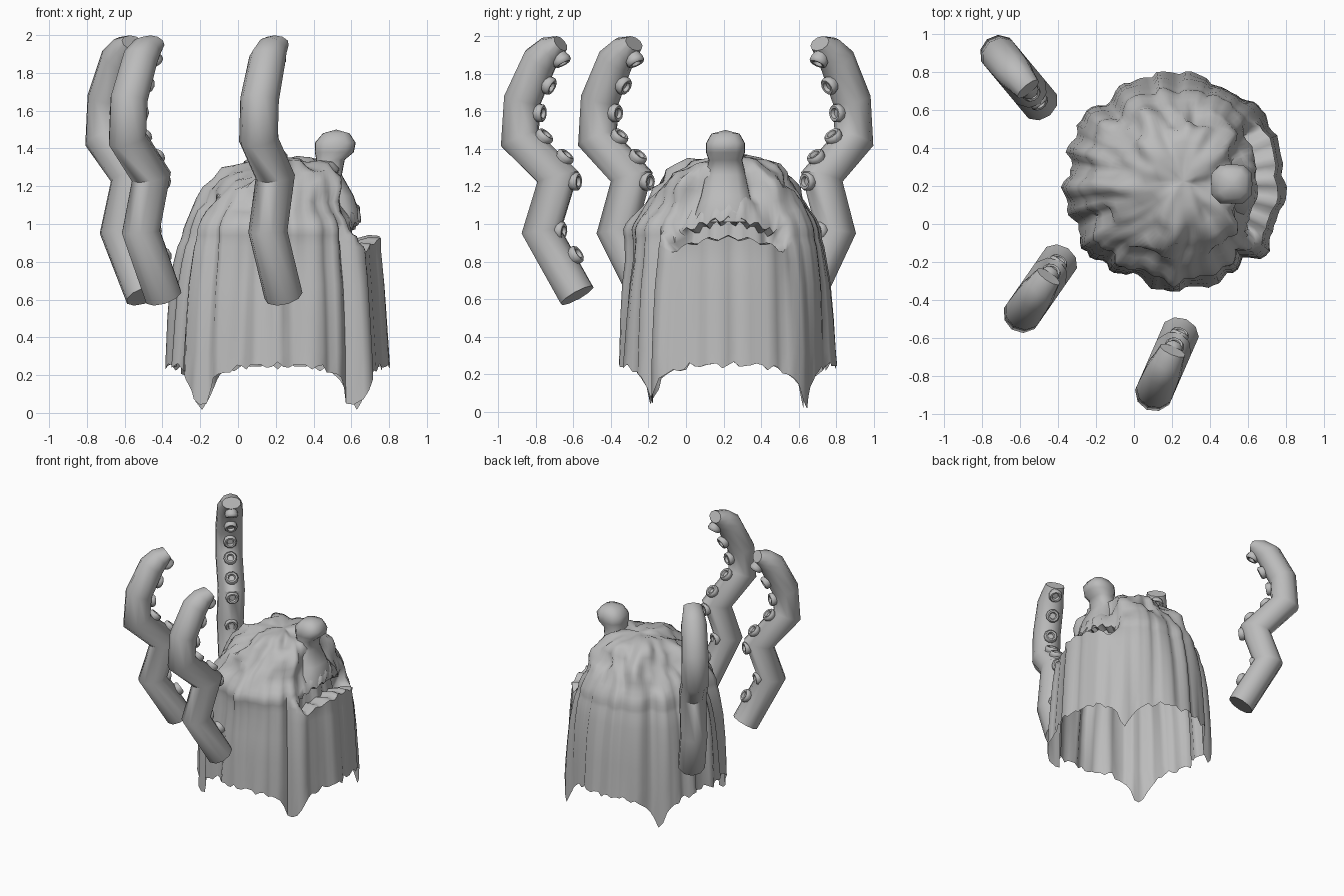
import bpy, bmesh, math
from mathutils import Vector, noise

if "Cube" in bpy.data.objects:
    bpy.data.objects.remove(bpy.data.objects["Cube"])

grey = bpy.data.materials.new("plain grey")
grey.diffuse_color = (0.5, 0.5, 0.5, 1)
grey.use_nodes = True
grey.node_tree.nodes["Principled BSDF"].inputs["Base Color"].default_value = grey.diffuse_color


def finish(name, bm, angle):
    bmesh.ops.recalc_face_normals(bm, faces=bm.faces)
    me = bpy.data.meshes.new(name)
    bm.to_mesh(me)
    bm.free()
    me.materials.append(grey)
    ob = bpy.data.objects.new(name, me)
    bpy.context.collection.objects.link(ob)
    bpy.ops.object.select_all(action='DESELECT')
    ob.select_set(True)
    bpy.context.view_layer.objects.active = ob
    bpy.ops.object.shade_smooth_by_angle(angle=math.radians(angle))
    return ob


def bridge(bm, rings):
    for a, b in zip(rings, rings[1:]):
        for i in range(len(a)):
            j = (i + 1) % len(a)
            bm.faces.new((a[i], a[j], b[j], b[i]))


def smooth(t):
    t = max(0, min(1, t))
    return t * t * (3 - 2 * t)


# Draped body: radius, height, then the radius and height on the mouth side (+x)
CX, CY, N = 0.21, 0.225, 120
levels = [
    (.575, .22, .585, .22), (.57, .32, .58, .32), (.56, .50, .57, .50),
    (.545, .68, .56, .68), (.525, .80, .55, .80), (.505, .88, .545, .85),
    (.49, .91, .545, .90), (.48, .94, .49, .905), (.475, .97, .40, .88),
    (.465, 1.0, .38, .98), (.455, 1.03, .44, 1.00), (.435, 1.07, .43, 1.05),
    (.41, 1.12, .38, 1.11), (.385, 1.17, .34, 1.17), (.35, 1.22, .30, 1.22),
    (.31, 1.27, .27, 1.27), (.265, 1.31, .24, 1.31), (.20, 1.335, .20, 1.335),
    (.13, 1.345, .13, 1.345), (.06, 1.345, .06, 1.345)]

bm = bmesh.new()
rings = []
for k, (r0, z0, r1, z1) in enumerate(levels):
    ring = []
    for i in range(N):
        t = 2 * math.pi * i / N
        c, s = math.cos(t), math.sin(t)
        ta = math.atan2(s, c)
        front = smooth((.70 - abs(ta)) / .14)
        r, z = r0 + (r1 - r0) * front, z0 + (z1 - z0) * front
        # mouth curves down at the ends and has ragged edges
        if 6 <= k <= 11:
            jag = .016 * math.cos(36 * t) if k > 8 else .012 * math.cos(29 * t)
            z += front * (.025 - .08 * (s / .58) ** 2 + jag)
        # hanging folds, fading out at the crown
        fold = (.055 * noise.noise(Vector((4 * c, 4 * s, z * .4)))
                + .040 * noise.noise(Vector((9 * c, 9 * s, z * .4 + 5))))
        r += fold * (1 - .5 * front) * (1 - smooth((z - .95) / .3))
        # squarer shoulders on the two sides, and a flap beside the mouth
        shoulder = math.exp(-((z - .98) / .1) ** 2)
        r += shoulder * (.06 * max(0, -s) ** 2 + .02 * max(0, s) ** 2)
        if z < .96:
            r += .06 * math.exp(-((ta + .66) / .09) ** 2)
        # ragged hem with four hanging corners
        diag = abs(math.sin(2 * t))
        if k == 0:
            z += (.03 - .08 * diag ** 6 - .14 * diag ** 50
                  + .012 * math.sin(31 * t) + .008 * math.sin(47 * t))
            z = max(z, 0)
        lean = .05 * smooth((z - 1.05) / .25)
        p = Vector((CX + lean + r * c, CY + r * s, z))
        if z > 1.02:
            amount = smooth((z - 1.02) / .15)
            n = noise.noise(p * 7) + .6 * noise.noise(p * 14)
            p.z += n * .04 * amount
            p += Vector((c, s, 0)) * n * .05 * amount
        ring.append(bm.verts.new(p))
    rings.append(ring)
bridge(bm, rings)
top = bm.verts.new((CX + .05, CY, 1.345))
last = rings[-1]
for i in range(N):
    bm.faces.new((last[i], last[(i + 1) % N], top))
finish("draped_body", bm, 65)

# Snout ridge: centre x, height, half depth, half width
bm = bmesh.new()
rings = []
for cx, z, hx, hy in [(.50, 1.01, .15, .19), (.50, 1.08, .145, .165),
                      (.49, 1.15, .13, .14), (.47, 1.26, .085, .115),
                      (.49, 1.34, .08, .095), (.51, 1.38, .11, .11),
                      (.515, 1.43, .115, .11), (.52, 1.48, .075, .08)]:
    ring = []
    for i in range(12):
        t = 2 * math.pi * i / 12
        c, s = math.cos(t), math.sin(t)
        q = .94 / (c ** 4 + s ** 4) ** .25
        ring.append(bm.verts.new((cx + hx * c * q, .21 + hy * s * q, z)))
    rings.append(ring)
bridge(bm, rings)
tip = bm.verts.new((.52, .21, 1.5))
for i in range(12):
    bm.faces.new((rings[-1][i], rings[-1][(i + 1) % 12], tip))
finish("snout", bm, 50)

# Tentacles: path as distance outward, height, radius
path = [(.01, .62, .10), (.217, .96, .10), (.12, 1.25, .10), (.342, 1.45, .10),
        (.327, 1.66, .10), (.225, 1.87, .095), (.165, 1.925, .080), (.105, 1.96, .045)]
# sucker places: path segment and fraction along it
suckers = [(0, .47), (1, .05), (1, .93), (2, .14), (2, .68), (3, .7), (4, .58), (6, .4)]
pts = [Vector((u, z)) for u, z, r in path]
dirs = [(b - a).normalized() for a, b in zip(pts, pts[1:])]


def tentacle(name, base, d):
    out = Vector((d[0], d[1], 0)).normalized()
    side = Vector((-out.y, out.x, 0))
    up = Vector((0, 0, 1))
    origin = Vector((base[0], base[1], 0))

    def vec(p):
        return out * p[0] + up * p[1]

    # inward normal and mitre stretch at each path point
    normals, stretch = [], []
    for i in range(len(pts)):
        a, b = dirs[max(i - 1, 0)], dirs[min(i, len(dirs) - 1)]
        t = (a + b).normalized()
        normals.append(Vector((-t.y, t.x)))
        stretch.append(1 / t.dot(b))
    bm = bmesh.new()
    rings = []
    for p, n, m, (u, z, r) in zip(pts, normals, stretch, path):
        ring = []
        for i in range(10):
            t = 2 * math.pi * i / 10
            ring.append(bm.verts.new(origin + vec(p) + vec(n) * (r * m * math.cos(t))
                                     + side * (max(r, .07) * 1.03 * math.sin(t))))
        rings.append(ring)
    bridge(bm, rings)
    bm.faces.new(rings[0])
    bm.faces.new(rings[-1])
    finish(name, bm, 50)

    # Suckers: turned cups with a rim and a hollow
    bm = bmesh.new()
    for seg, f in suckers:
        n = Vector((-dirs[seg].y, dirs[seg].x))
        if f < .1 or f > .9:
            n = (n + normals[seg if f < .1 else seg + 1]).normalized()
        w = vec(n)
        v = w.cross(side)
        c = origin + vec(pts[seg].lerp(pts[seg + 1], f)) + w * (.065 if seg == 6 else .09)
        rings = []
        for r, h in [(.040, -.02), (.050, .012), (.050, .028), (.041, .038),
                     (.028, .036), (.022, .018)]:
            ring = []
            for i in range(10):
                t = 2 * math.pi * i / 10
                ring.append(bm.verts.new(c + w * h + side * (r * math.cos(t)) + v * (r * math.sin(t))))
            rings.append(ring)
        bridge(bm, rings)
        bm.faces.new(rings[-1])
    finish(name + "_suckers", bm, 50)


tentacle("front_tentacle", (.245, -.57), (-.4, -.917))
tentacle("left_tentacle", (-.39, -.19), (-.57, -.82))
tentacle("back_tentacle", (-.49, .63), (-.64, .77))
